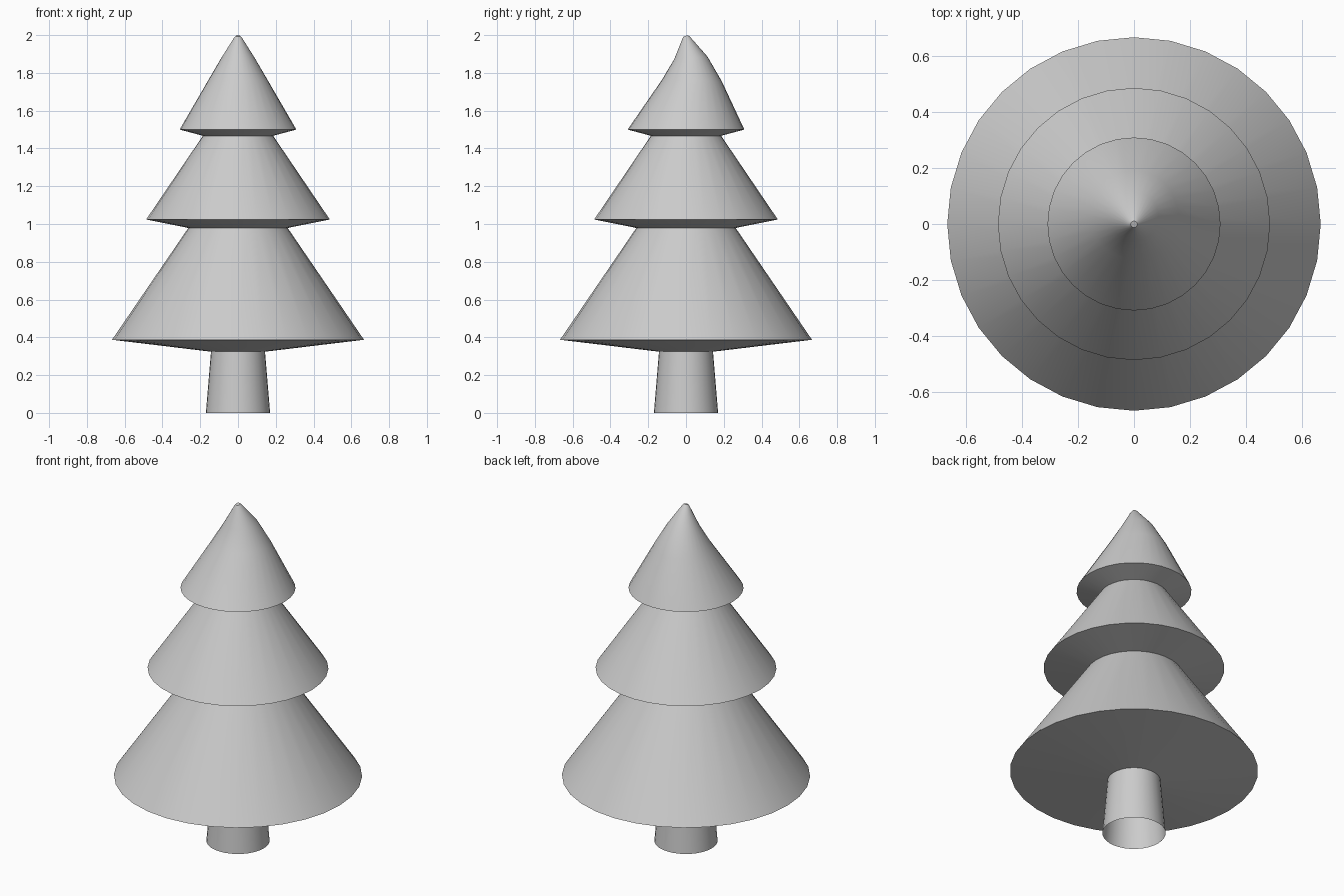
import bpy
import bmesh
from math import cos, sin, tau, radians

if "Cube" in bpy.data.objects:
    bpy.data.objects.remove(bpy.data.objects["Cube"])

SIDES = 32


def lathe(name, rings, cap_top=False):
    """Skin a stack of rings given as (radius, z, y offset, tilt in degrees)."""
    bm = bmesh.new()
    loops = []
    for r, z, y, tilt in rings:
        t = radians(tilt)
        loops.append([bm.verts.new((r * cos(a), y + r * sin(a) * cos(t), z + r * sin(a) * sin(t)))
                      for a in (tau * i / SIDES for i in range(SIDES))])
    for low, high in zip(loops, loops[1:]):
        for i in range(SIDES):
            j = (i + 1) % SIDES
            bm.faces.new((low[i], low[j], high[j], high[i]))
    if cap_top:
        bm.faces.new(loops[-1])
    mesh = bpy.data.meshes.new(name)
    bm.to_mesh(mesh)
    bm.free()
    obj = bpy.data.objects.new(name, mesh)
    bpy.context.collection.objects.link(obj)
    bpy.ops.object.select_all(action='DESELECT')
    obj.select_set(True)
    bpy.context.view_layer.objects.active = obj
    bpy.ops.object.shade_smooth_by_angle(angle=radians(35))
    return obj


# Tapered trunk, an open tube
lathe("trunk", [(0.17, 0, 0, 0), (0.143, 0.324, 0, 0)])

# Three tiers of branches, each with a shallow sloping underside
lower_tiers = [
    (0.143, 0.324, 0, 0), (0.667, 0.387, 0, 0),
    (0.263, 0.979, 0, 0), (0.486, 1.024, 0, 0),
    (0.186, 1.467, 0, 0), (0.309, 1.5, 0, 0),
]

# The top tier bows backwards, and its tip curls forwards
bent_tip = [
    (0.158, 1.76, 0.032, -2), (0.088, 1.88, 0.026, 4),
    (0.022, 1.984, 0.001, 16), (0.012, 1.996, -0.001, 16),
]
lathe("foliage", lower_tiers + bent_tip, cap_top=True)
